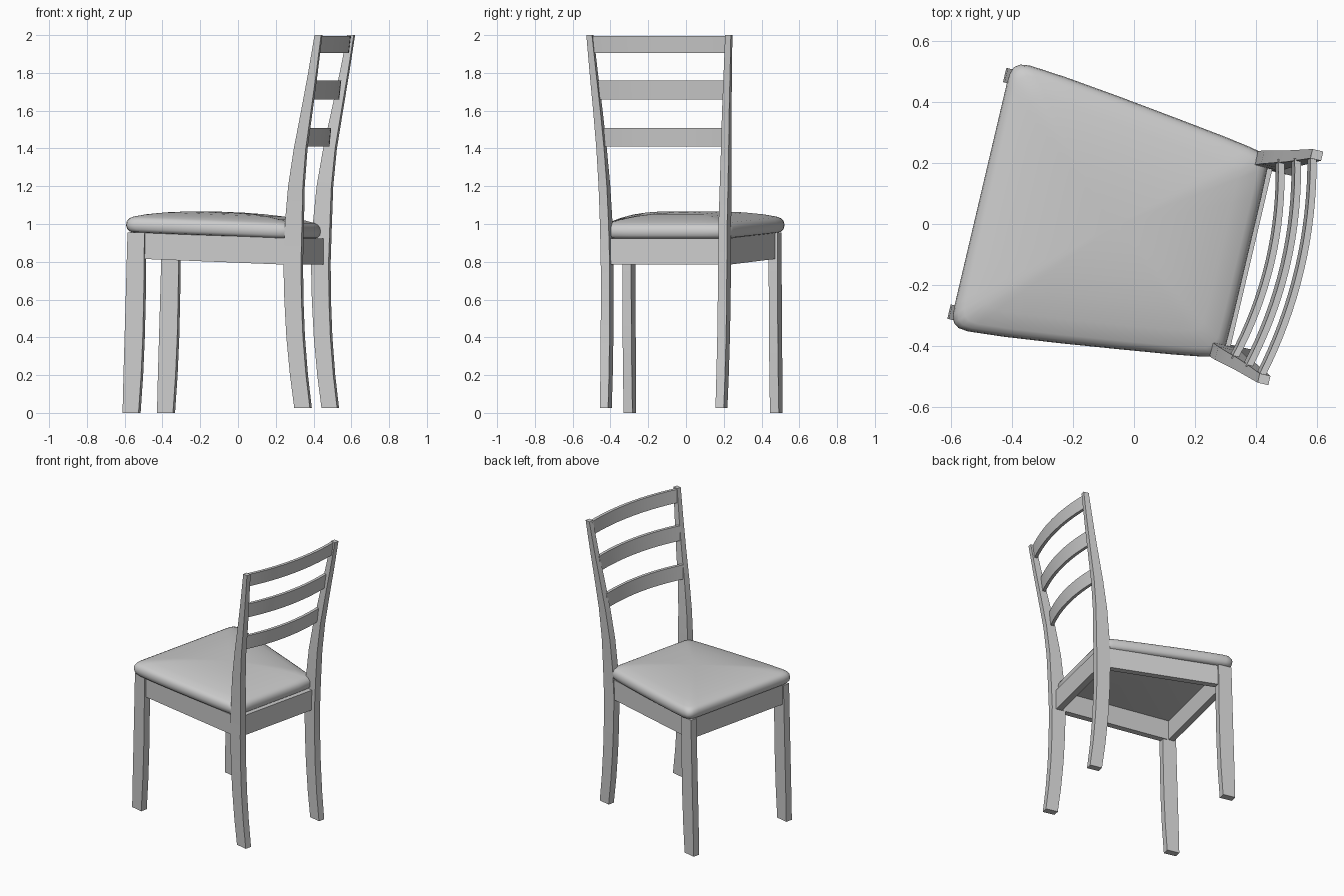
import bpy, bmesh, math
from mathutils import Matrix, Vector

if "Cube" in bpy.data.objects:
    bpy.data.objects.remove(bpy.data.objects["Cube"])

# The chair is built along its own axes (local x runs backward), then turned on z
PLACE = Matrix.Rotation(math.radians(-13.24), 4, 'Z') @ Matrix.Translation((0, -0.02, 0))


def loft(name, rings, pole=None, angle=30):
    """Skin a list of equal closed rings; cap the start, cap the end or close to a pole."""
    bm = bmesh.new()
    vs = [[bm.verts.new(PLACE @ Vector(p)) for p in r] for r in rings]
    n = len(rings[0])
    for a, b in zip(vs, vs[1:]):
        for i in range(n):
            j = (i + 1) % n
            bm.faces.new((a[i], a[j], b[j], b[i]))
    bm.faces.new(vs[0])
    if pole:
        c = bm.verts.new(PLACE @ Vector(pole))
        for i in range(n):
            bm.faces.new((vs[-1][i], vs[-1][(i + 1) % n], c))
    else:
        bm.faces.new(vs[-1])
    bmesh.ops.recalc_face_normals(bm, faces=bm.faces)
    me = bpy.data.meshes.new(name)
    bm.to_mesh(me)
    bm.free()
    ob = bpy.data.objects.new(name, me)
    bpy.context.collection.objects.link(ob)
    bpy.ops.object.select_all(action='DESELECT')
    ob.select_set(True)
    bpy.context.view_layer.objects.active = ob
    bpy.ops.object.shade_smooth_by_angle(angle=math.radians(angle))
    return ob


def upright(name, profile, side):
    """Leg from rows of (z, front x, depth, outer half width, thickness)."""
    loft(name, [[(x, side * w, z), (x + d, side * w, z),
                 (x + d, side * (w - t), z), (x, side * (w - t), z)]
                for z, x, d, w, t in profile])


def tilt(x):
    """Height of the underside of the seat, which falls toward the back."""
    return 0.957 - 0.04 * (x + 0.51)


def rail(name, a, b, off):
    """Apron board from a to b, thickened by the offset vector."""
    rings = []
    for x, y in (a, b):
        p, q = (x, y), (x + off[0], y + off[1])
        top, bot = tilt(x) + 0.002, tilt(x) - 0.138
        rings.append([(*p, bot), (*q, bot), (*q, top), (*p, top)])
    loft(name, rings)


BACK = [(0.025, .390, .085, .337, .045), (0.2, .367, .087, .339, .047),
        (0.4, .348, .090, .341, .048), (0.6, .337, .093, .342, .048),
        (0.8, .332, .096, .343, .048), (1.0, .341, .093, .346, .047),
        (1.2, .360, .080, .352, .045), (1.4, .393, .065, .360, .042),
        (1.6, .435, .054, .370, .039), (1.8, .476, .044, .382, .035),
        (2.0, .513, .036, .393, .031)]
FRONT = [(0.0, -.524, .087, .422, .048), (0.2, -.519, .096, .422, .048),
         (0.4, -.513, .099, .422, .048), (0.6, -.507, .098, .422, .048),
         (0.955, -.497, .092, .422, .048)]

for side, label in ((1, "left"), (-1, "right")):
    upright(f"back_post_{label}", BACK, side)
    upright(f"front_leg_{label}", FRONT, side)
    rail(f"side_apron_{label}", (-.44, side * .412), (.36, side * .335), (0, -side * .042))

# Front and back aprons
rail("front_apron", (-.488, -.39), (-.488, .39), (.042, 0))
rail("back_apron", (.358, -.315), (.358, .315), (.042, 0))

# Curved back slats: (bottom z, top z, bottom x, top x, half length)
for k, (z0, z1, x0, x1, h) in enumerate([(1.41, 1.507, .402, .411, .335),
                                         (1.66, 1.76, .452, .463, .35),
                                         (1.905, 1.995, .501, .511, .37)]):
    rings = []
    for i in range(17):
        u = -1 + i / 8
        bow, t = 0.045 * (1 - u * u), 0.021
        rings.append([(x0 + bow, u * h, z0), (x0 + bow + t, u * h, z0),
                      (x1 + bow + t, u * h, z1), (x1 + bow, u * h, z1)])
    loft(f"back_slat_{k + 1}", rings)

# Padded seat: tapered rounded outline stacked into a domed cushion
half = [(-.511, .12), (-.511, .25), (-.511, .37), (-.509, .405), (-.500, .43),
        (-.482, .443), (-.45, .447), (-.33, .437), (-.15, .416), (.05, .390),
        (.22, .367), (.315, .352), (.35, .344), (.373, .328), (.384, .300),
        (.386, .2), (.386, .08)]
outline = half + [(x, -y) for x, y in reversed(half)]
layers = [(.92, 0), (.965, .004), (.99, .018), (1, .038), (.992, .058),
          (.97, .073), (.93, .083), (.8, .098), (.6, .112), (.4, .120), (.2, .124)]
cx = -0.06
rings = []
for s, h in layers:
    pts = [(cx + (x - cx) * s, y * s) for x, y in outline]
    rings.append([(x, y, tilt(x) + h) for x, y in pts])
loft("seat_cushion", rings, pole=(cx, 0, tilt(cx) + .125), angle=60)
